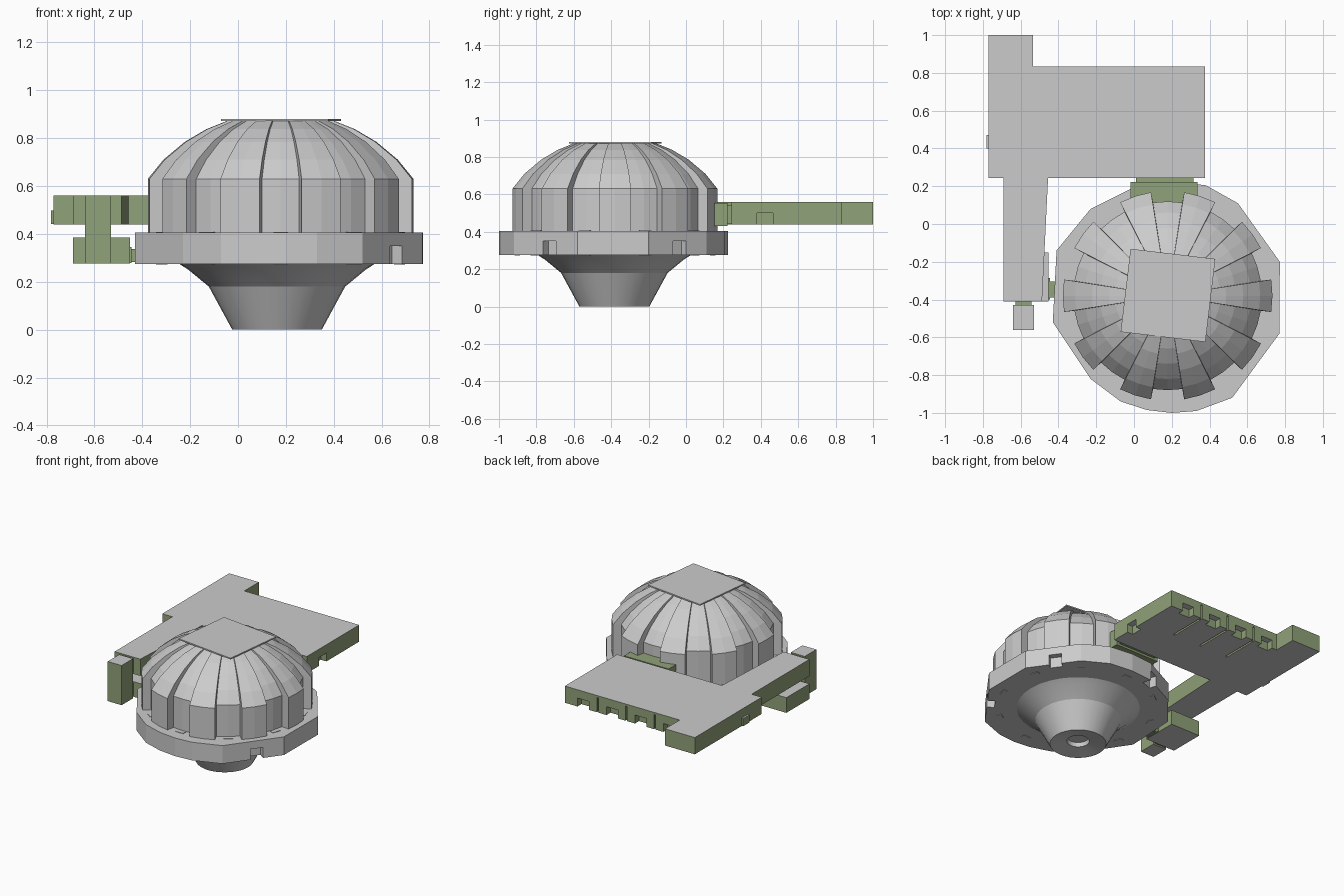
import bpy, bmesh
from math import sin, cos, radians, pi
from mathutils import Matrix, Vector

if "Cube" in bpy.data.objects:
    bpy.data.objects.remove(bpy.data.objects["Cube"])

CX, CY = 0.178, -0.38          # axis of the domed body
green = bpy.data.materials.new("olive")
green.diffuse_color = (0.28, 0.36, 0.19, 1)
green.use_nodes = True
green.node_tree.nodes["Principled BSDF"].inputs["Base Color"].default_value = green.diffuse_color
grey = bpy.data.materials.new("grey")
grey.diffuse_color = (0.8, 0.8, 0.8, 1)
grey.use_nodes = True
grey.node_tree.nodes["Principled BSDF"].inputs["Base Color"].default_value = grey.diffuse_color


def finish(name, bm):
    bmesh.ops.recalc_face_normals(bm, faces=bm.faces)
    me = bpy.data.meshes.new(name)
    bm.to_mesh(me)
    bm.free()
    ob = bpy.data.objects.new(name, me)
    bpy.context.collection.objects.link(ob)
    return ob


def loft(name, rings):
    """Skin equal-length closed rings and cap both ends."""
    bm = bmesh.new()
    vs = [[bm.verts.new(p) for p in ring] for ring in rings]
    n = len(vs[0])
    for a, b in zip(vs, vs[1:]):
        for i in range(n):
            j = (i + 1) % n
            bm.faces.new((a[i], a[j], b[j], b[i]))
    bm.faces.new(vs[0][::-1])
    bm.faces.new(vs[-1])
    return finish(name, bm)


def prism(name, outline, z0, z1):
    return loft(name, [[(x, y, z) for x, y in outline] for z in (z0, z1)])


def boxes(name, items):
    """items: (x0, x1, y0, y1, z0, z1) or (size, Matrix)."""
    bm = bmesh.new()
    for it in items:
        if len(it) == 6:
            x0, x1, y0, y1, z0, z1 = it
            m = Matrix.Translation(((x0 + x1) / 2, (y0 + y1) / 2, (z0 + z1) / 2))
            size = (x1 - x0, y1 - y0, z1 - z0)
        else:
            size, m = it
        bmesh.ops.create_cube(bm, size=1, matrix=m @ Matrix.Diagonal((*size, 1)))
    return finish(name, bm)


def radial(angle, r, z):
    a = radians(angle)
    return Matrix.Translation((CX + r * cos(a), CY + r * sin(a), z)) @ Matrix.Rotation(a, 4, 'Z')


def cut(ob, cutter):
    cutter.hide_render = True
    mod = ob.modifiers.new("cut", 'BOOLEAN')
    mod.operation = 'DIFFERENCE'
    mod.solver = 'EXACT'
    mod.object = cutter
    bpy.context.view_layer.objects.active = ob
    bpy.ops.object.modifier_apply(modifier=mod.name)
    bpy.data.objects.remove(cutter, do_unlink=True)


def paint(ob, grey_caps=True):
    """Olive walls, grey roof and floor."""
    ob.data.materials.clear()
    ob.data.materials.append(green)
    ob.data.materials.append(grey)
    for p in ob.data.polygons:
        p.material_index = int(grey_caps and abs(p.normal.z) > 0.7)


# Ribbed dome: ten raised petals alternating with recessed panels
profile = [(0.555, 0.40), (0.555, 0.63), (0.49, 0.71), (0.40, 0.785),
           (0.31, 0.838), (0.22, 0.874)]
rings = []
for r, z in profile:
    ring = []
    for s in range(20):
        rr = r if s % 2 == 0 else r * 0.9
        for d in (-8.9, 0, 8.9):
            a = radians(s * 18 + d)
            ring.append((CX + rr * cos(a), CY + rr * sin(a), z))
    rings.append(ring)
loft("ribbed_dome", rings)

# Square roof plate
boxes("roof_plate", [((0.452, 0.443, 0.009),
                      Matrix.Translation((0.18, -0.378, 0.8755)) @ Matrix.Rotation(radians(-6.8), 4, 'Z'))])

# Irregular base ring with door notches
outline = [(0.20, -1.0), (0.33, -0.99), (0.52, -0.92), (0.77, -0.58), (0.772, -0.2),
           (0.55, 0.11), (0.38, 0.205), (0.2, 0.225), (0.03, 0.21), (-0.23, 0.08),
           (-0.41, -0.14), (-0.43, -0.52), (-0.23, -0.82), (-0.07, -0.94), (0.07, -0.985)]
base = prism("base_ring", outline, 0.275, 0.405)
cut(base, boxes("door_cutter", [((0.16, 0.085, 0.1), radial(a, 0.625, 0.30))
                                for a in (-36, 36, 108)]))

# Small pegs on the ring, one per recess
boxes("ring_pegs", [((0.03, 0.06, 0.136), radial(18 + 36 * i, 0.522, 0.34)) for i in range(10)])

# Round funnel foot with a hollow centre
foot = [(0.41, 0.276), (0.37, 0.25), (0.285, 0.18), (0.187, 0.0), (0.075, 0.02), (0.07, 0.05)]
N = 32
ob = loft("funnel_foot", [[(0.163 + r * cos(2 * pi * i / N), -0.383 + r * sin(2 * pi * i / N), z)
                           for i in range(N)] for r, z in foot])
bpy.ops.object.select_all(action='DESELECT')
ob.select_set(True)
bpy.context.view_layer.objects.active = ob
bpy.ops.object.shade_smooth_by_angle(angle=radians(15))

# Main platform with corner block and tapering corridor
plan = [(-0.77, 1.0), (-0.77, 0.243), (-0.69, 0.243), (-0.69, -0.41), (-0.487, -0.41),
        (-0.455, 0.243), (0.375, 0.243), (0.375, 0.835), (-0.535, 0.835), (-0.535, 1.0)]
deck = prism("platform", plan, 0.44, 0.56)
cuts = [(x - 0.045, x + 0.045, 0.79, 0.9, 0.40, 0.50) for x in (0.23, 0.0, -0.225, -0.45)]
cuts += [(0.33, 0.45, 0.38, 0.465, 0.40, 0.50)]                        # side door
cuts += [(x - 0.007, x + 0.007, 0.55, 0.815, 0.40, 0.455) for x in (0.115, -0.112, -0.337)]
cuts += [(x - 0.007, x + 0.007, 0.82, 0.9, 0.40, 0.545) for x in (0.115, -0.112, -0.337)]
cut(deck, boxes("bay_cutter", cuts))
paint(deck)

# Hatch on the outer wall
paint(boxes("outer_hatch", [(-0.782, -0.76, 0.40, 0.47, 0.442, 0.497)]))

# Link from platform into the dome
paint(boxes("dome_link", [(-0.018, 0.335, 0.05, 0.222, 0.43, 0.553),
                          (0.01, 0.315, 0.21, 0.25, 0.445, 0.54)]), False)

# Lift tower at the corridor end, with its lower room
paint(boxes("lift_tower", [(-0.64, -0.53, -0.56, -0.43, 0.276, 0.56)]))
paint(boxes("tower_links", [(-0.628, -0.542, -0.44, -0.40, 0.45, 0.55),
                            (-0.628, -0.542, -0.44, -0.40, 0.286, 0.375)]), False)
paint(boxes("lower_room", [(-0.69, -0.452, -0.41, -0.15, 0.276, 0.385)]))
paint(boxes("ring_link", [(-0.46, -0.445, -0.40, -0.285, 0.278, 0.345),
                          (-0.45, -0.41, -0.39, -0.305, 0.282, 0.338)]), False)
